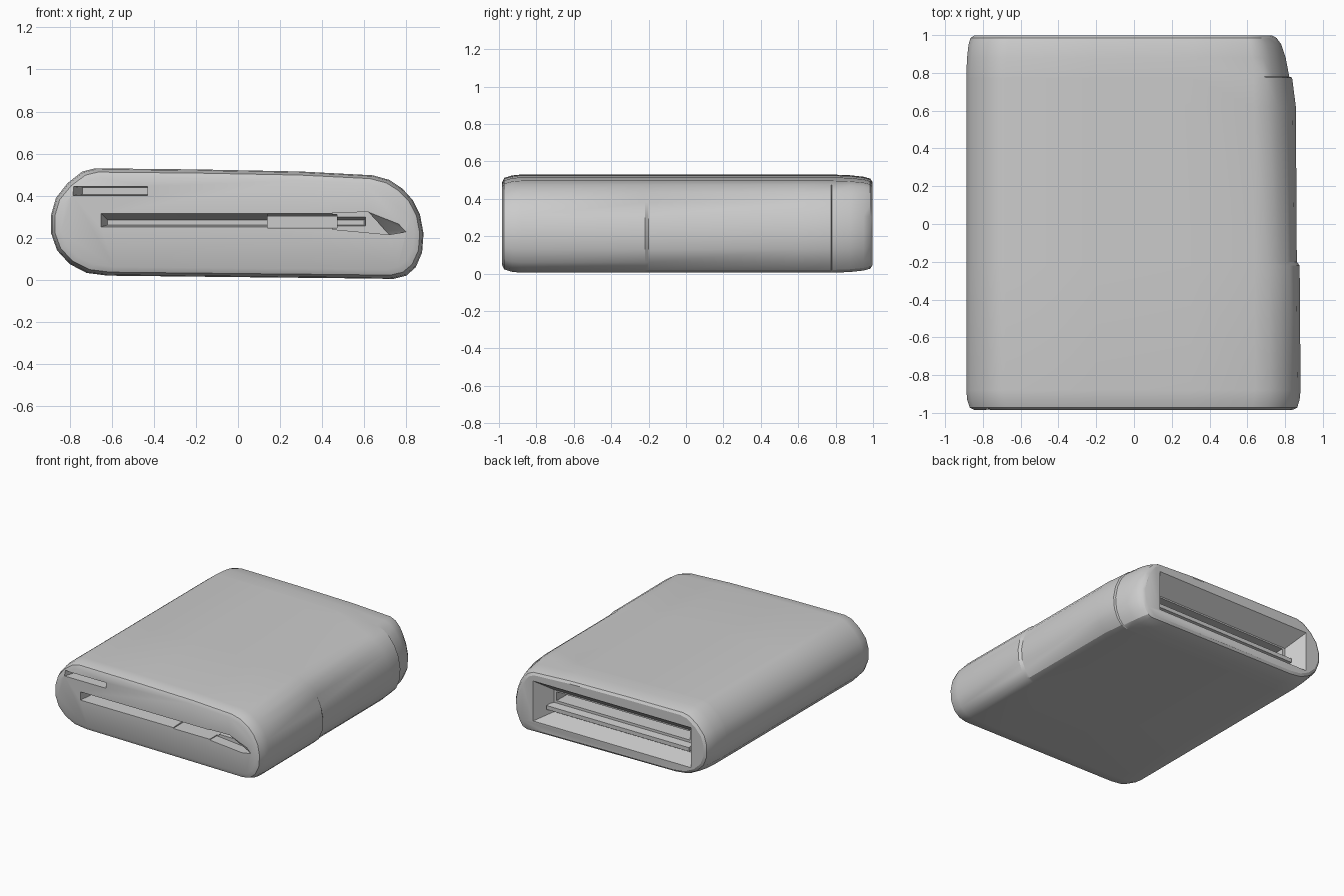
import bpy, bmesh, math
from mathutils import Vector

if "Cube" in bpy.data.objects:
    bpy.data.objects.remove(bpy.data.objects["Cube"])


def loft(name, rings):
    """Closed solid through a list of equal-length point rings."""
    bm = bmesh.new()
    vr = [[bm.verts.new(p) for p in r] for r in rings]
    n = len(vr[0])
    for a, b in zip(vr, vr[1:]):
        for i in range(n):
            j = (i + 1) % n
            bm.faces.new((a[i], a[j], b[j], b[i]))
    bm.faces.new(vr[0])
    bm.faces.new(vr[-1])
    bmesh.ops.recalc_face_normals(bm, faces=bm.faces)
    me = bpy.data.meshes.new(name)
    bm.to_mesh(me)
    bm.free()
    ob = bpy.data.objects.new(name, me)
    bpy.context.collection.objects.link(ob)
    return ob


def rect(x0, x1, z0, z1, y):
    return [(x0, y, z0), (x1, y, z0), (x1, y, z1), (x0, y, z1)]


def cut(target, name, rings):
    """Subtract a lofted pocket from the target."""
    c = loft(name, rings)
    m = target.modifiers.new(name, 'BOOLEAN')
    m.operation, m.solver, m.object = 'DIFFERENCE', 'EXACT', c
    bpy.context.view_layer.objects.active = target
    bpy.ops.object.modifier_apply(modifier=name)
    bpy.data.objects.remove(c)


# Rounded slab cross-section (x, z), counter-clockwise from bottom left
profile = [(-0.62, 0.02), (0, 0.013), (0.48, 0.008), (0.74, 0.005), (0.80, 0.02),
           (0.845, 0.06), (0.875, 0.13), (0.882, 0.22), (0.865, 0.31), (0.83, 0.38),
           (0.78, 0.435), (0.72, 0.475), (0.64, 0.497), (0.3, 0.515), (-0.2, 0.525),
           (-0.68, 0.53), (-0.74, 0.515), (-0.81, 0.46), (-0.865, 0.39), (-0.888, 0.31),
           (-0.888, 0.22), (-0.86, 0.14), (-0.80, 0.075), (-0.72, 0.033)]

# Stations along the length: y, edge inset, extra trim of the right side
stations = [(-0.985, 0.045, 0), (-0.972, 0.018, 0), (-0.93, 0.005, 0), (-0.88, 0, 0),
            (-0.22, 0, 0.005), (-0.2, 0, 0.02), (0.62, 0, 0.025), (0.775, 0, 0.045),
            (0.78, 0, 0.06), (0.88, 0.004, 0.075), (0.95, 0.012, 0.09), (0.985, 0.022, 0.105),
            (0.997, 0.04, 0.11)]


def section(y, inset, trim):
    ring = []
    for x, z in profile:
        k = 1 - inset / 0.88
        kz = 1 - inset / 0.265
        xr = x * k
        if x > 0.6:
            xr -= trim * min(1, (x - 0.6) / 0.25)
        ring.append((xr, y, 0.265 + (z - 0.265) * kz))
    return ring


case = loft("case_body", [section(*s) for s in stations])

# Front: long wedge-shaped groove
cut(case, "front_groove", [rect(-0.66, 0.62, 0.25, 0.325, -1.03),
                           rect(-0.62, 0.60, 0.26, 0.285, -0.84)])
# Front: ramped widening at the right end of the groove
cut(case, "front_ramp", [[(0.45, y, 0.24), (0.72, y, 0.215), (w, y, 0.235),
                          (0.62, y, 0.322), (0.45, y, 0.32)]
                         for y, w in ((-1.03, 0.84), (-0.90, 0.70))])
# Front: deep pocket inside the groove
cut(case, "front_pocket", [rect(0.14, 0.47, 0.245, 0.315, -1.03),
                           rect(0.14, 0.47, 0.25, 0.30, -0.65)])
# Front: small notch at upper left
cut(case, "front_notch", [rect(-0.80, -0.43, 0.40, 0.445, -1.03),
                          rect(-0.74, -0.43, 0.405, 0.44, -0.86)])
# Back: wide funnel recess, then a narrower deep slot
cut(case, "back_recess", [rect(-0.76, 0.62, 0.10, 0.44, 1.03),
                          rect(-0.66, 0.52, 0.15, 0.32, 0.86)])
cut(case, "back_slot", [rect(-0.64, 0.50, 0.24, 0.31, 0.9),
                        rect(-0.62, 0.48, 0.25, 0.30, 0.6)])

# Back: shelf left standing in the recess
loft("back_shelf", [rect(-0.66, 0.53, 0.17, 0.225, 0.84),
                    rect(-0.67, 0.54, 0.185, 0.215, 0.92)])

for ob in bpy.context.collection.objects:
    ob.select_set(True)
bpy.context.view_layer.objects.active = case
bpy.ops.object.shade_smooth_by_angle(angle=math.radians(28))
